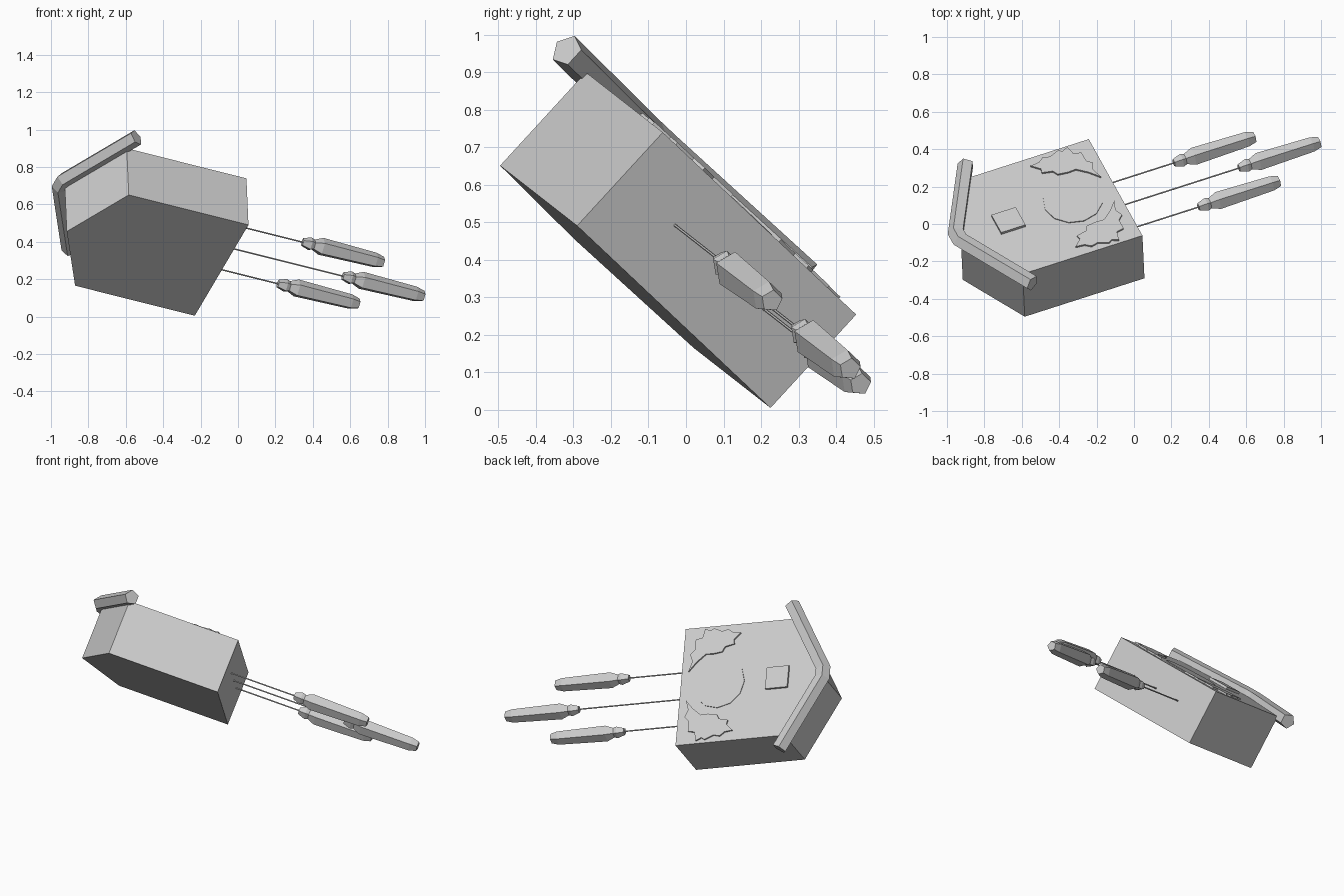
import bpy, bmesh, math
from mathutils import Vector, Matrix

cube = bpy.data.objects.get("Cube")
if cube:
    bpy.data.objects.remove(cube)

# Single plain grey material
grey = bpy.data.materials.new("plain_grey")
grey.use_nodes = True
GREY = (0.6, 0.6, 0.6, 1)
grey.diffuse_color = GREY
grey.node_tree.nodes["Principled BSDF"].inputs["Base Color"].default_value = GREY

# Clock frame: local x across the face, y up to the gable, z out of the dial
up = Vector((-0.926, -0.297, 0.232)).normalized()
side = Vector((-0.38, 0.674, -0.635))
side = (side - up * side.dot(up)).normalized()
out = side.cross(up)
FRAME = Matrix((side, up, out)).transposed().to_4x4()
FRAME.translation = (-0.0875, -0.0325, 0.2475)

HALF_W, WALL, GABLE, DEPTH = 0.382, 0.691, 0.894, 0.338


def loft(name, rings):
    """Skin a list of equal rings and cap both ends."""
    bm = bmesh.new()
    loops = [[bm.verts.new(p) for p in ring] for ring in rings]
    for a, b in zip(loops, loops[1:]):
        n = len(a)
        for i in range(n):
            bm.faces.new((a[i], a[(i + 1) % n], b[(i + 1) % n], b[i]))
    bm.faces.new(loops[0])
    bm.faces.new(loops[-1])
    bmesh.ops.recalc_face_normals(bm, faces=bm.faces)
    mesh = bpy.data.meshes.new(name)
    bm.to_mesh(mesh)
    bm.free()
    mesh.materials.append(grey)
    obj = bpy.data.objects.new(name, mesh)
    bpy.context.collection.objects.link(obj)
    obj.matrix_world = FRAME
    return obj


def plate(name, outline, z0, z1):
    """Extrude a flat outline from z0 to z1."""
    return loft(name, [[(x, y, z) for x, y in outline] for z in (z0, z1)])


def spindle(name, x, z, profile, sides):
    """Turned part hanging along -y; profile holds (y, radius)."""
    angles = [math.tau * i / sides - math.pi / 2 for i in range(sides)]
    return loft(name, [[(x + r * math.cos(a), y, z + r * math.sin(a)) for a in angles]
                       for y, r in profile])


# House body
plate("clock_body", [(-HALF_W, 0), (HALF_W, 0), (HALF_W, WALL), (0, GABLE), (-HALF_W, WALL)],
      0, DEPTH)

# Dial and bird door
plate("dial", [(0.16 * math.cos(math.tau * i / 12), 0.247 + 0.16 * math.sin(math.tau * i / 12))
               for i in range(12)], DEPTH - 0.01, DEPTH + 0.005)
plate("bird_door", [(-0.07, 0.548), (0.07, 0.548), (0.07, 0.688), (-0.07, 0.688)],
      DEPTH - 0.01, DEPTH + 0.015)

# Roof beam: five-sided bar bent over the gable with a chamfered peak
slope = math.atan2(GABLE - WALL, HALF_W)
rings = []
for x, tilt in ((-0.473, slope), (-0.03, slope / 2), (0.03, -slope / 2), (0.473, -slope)):
    y = 0.923 - abs(x) * math.tan(slope)
    stretch = 1 / math.cos(slope / 2) if abs(x) < 0.1 else 1
    ring = []
    for i in range(5):
        a = math.tau * i / 5
        m = 0.045 * math.cos(a) * stretch
        ring.append((x - m * math.sin(tilt), y + m * math.cos(tilt),
                     0.345 + 0.045 * math.sin(a)))
    rings.append(ring)
loft("roof_beam", rings)

# Carved leaves either side of the dial
LEAF = [(.094, .045), (.16, .065), (.205, .046), (.235, .075), (.30, .075), (.309, .117),
        (.367, .13), (.35, .165), (.365, .185), (.34, .24), (.35, .28), (.326, .31),
        (.32, .36), (.277, .318), (.25, .324), (.236, .266), (.205, .25), (.197, .192),
        (.2, .148), (.153, .094)]
for label, s in (("left", -1), ("right", 1)):
    plate(f"leaf_{label}", [(s * x, y) for x, y in LEAF], DEPTH - 0.01, DEPTH + 0.01)

# Hanging chains with pine-cone weights
CONE = [(0, .022), (.045, .037), (.065, .03), (.11, .05), (.42, .042), (.465, .03)]
for label, x, drop in (("left", -0.175, 0.402), ("middle", 0, 0.706), ("right", 0.175, 0.402)):
    spindle(f"chain_{label}", x, 0.18, [(0.02, .004), (-drop - 0.01, .004)], 6)
    spindle(f"weight_{label}", x, 0.18, [(-drop - d, r) for d, r in CONE], 5)
